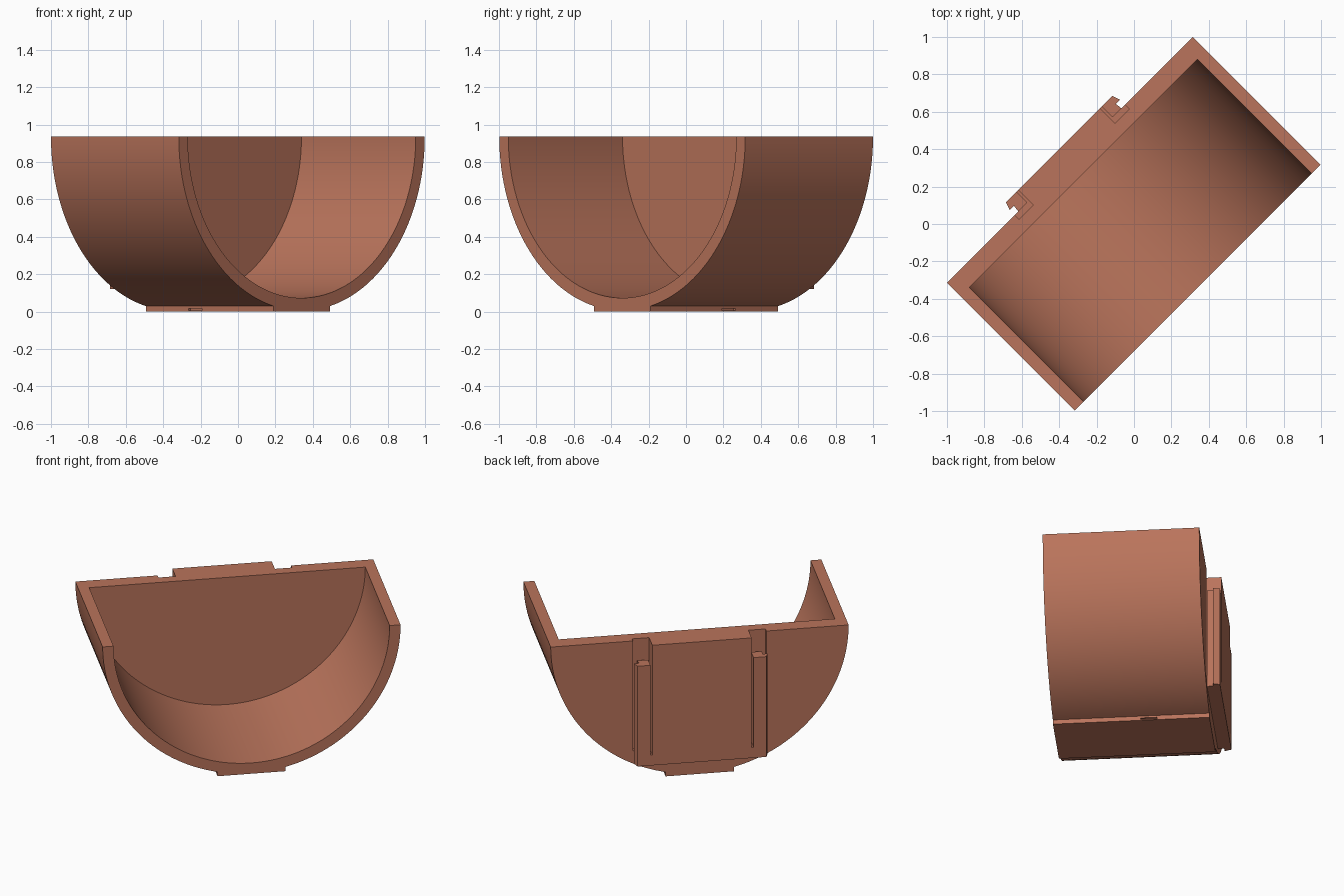
import bpy, bmesh, math
from mathutils import Matrix

if "Cube" in bpy.data.objects:
    bpy.data.objects.remove(bpy.data.objects["Cube"])

TOP, R, R_IN = 0.935, 0.93, 0.862      # rim height, outer and inner radius
BACK, FRONT = 0.484, -0.482            # outer faces along the trough axis

clay = bpy.data.materials.new("terracotta")
clay.diffuse_color = (0.49, 0.175, 0.106, 1)
clay.use_nodes = True
clay.node_tree.nodes["Principled BSDF"].inputs["Base Color"].default_value = clay.diffuse_color


def prism(name, profile, start, end, axis):
    """Extrude a 2D profile along 'y' (profile is x,z) or 'z' (profile is x,y)."""
    bm = bmesh.new()
    place = (lambda p, t: (p[0], t, p[1])) if axis == 'y' else (lambda p, t: (p[0], p[1], t))
    a = [bm.verts.new(place(p, start)) for p in profile]
    b = [bm.verts.new(place(p, end)) for p in profile]
    bm.faces.new(a)
    bm.faces.new(b[::-1])
    for i in range(len(a)):
        j = (i + 1) % len(a)
        bm.faces.new((a[i], b[i], b[j], a[j]))
    bmesh.ops.recalc_face_normals(bm, faces=bm.faces)
    mesh = bpy.data.meshes.new(name)
    bm.to_mesh(mesh)
    bm.free()
    mesh.materials.append(clay)
    obj = bpy.data.objects.new(name, mesh)
    bpy.context.collection.objects.link(obj)
    return obj


def box(name, x0, x1, y0, y1, z0, z1):
    return prism(name, [(x0, y0), (x1, y0), (x1, y1), (x0, y1)], z0, z1, 'z')


def half_disc(radius, rise=0.0, n=96):
    pts = [(radius * math.cos(math.pi * (1 + i / n)),
            TOP + radius * math.sin(math.pi * (1 + i / n))) for i in range(n + 1)]
    return pts + ([(radius, TOP + rise), (-radius, TOP + rise)] if rise else [])


def combine(target, other, op):
    """Apply a boolean and remove the helper."""
    mod = target.modifiers.new(op, 'BOOLEAN')
    mod.operation, mod.object, mod.solver = op, other, 'EXACT'
    bpy.context.view_layer.objects.active = target
    bpy.ops.object.modifier_apply(modifier=mod.name)
    bpy.data.objects.remove(other)


# Half-round trough, open at the front and the top
body = prism("trough", half_disc(R), FRONT, BACK, 'y')
combine(body, box("foot", -0.213, 0.213, FRONT, BACK, 0, 0.05), 'UNION')
combine(body, prism("cavity", half_disc(R_IN, 0.1), FRONT - 0.1, 0.382, 'y'), 'DIFFERENCE')

# Mounting plate on the back wall
combine(body, box("plate", -0.31, 0.31, 0.42, 0.566, 0.12, TOP), 'UNION')

# Hooked clip profile, with a nick on its outer side
clip = [(0.322, 0.484), (0.39, 0.484), (0.385, 0.523), (0.417, 0.523), (0.402, 0.566), (0.322, 0.566)]
base = [(0.28, 0.44), (0.39, 0.44), (0.385, 0.523), (0.417, 0.523), (0.402, 0.566), (0.28, 0.566)]
for s in (-1, 1):
    # Channel in the wall, then the clip standing on its base in front of it
    x0, x1 = sorted((s * 0.31, s * 0.417))
    combine(body, box("channel", x0, x1, 0.453, 0.7, 0.19, 1.1), 'DIFFERENCE')
    combine(body, prism("clip_base", [(s * x, y) for x, y in base], 0.12, 0.19, 'z'), 'UNION')
    combine(body, prism("clip", [(s * x, y) for x, y in clip], 0.15, 0.80, 'z'), 'UNION')
    # Small finger notch in the foot side
    x0, x1 = sorted((s * 0.2, s * 0.25))
    combine(body, box("notch", x0, x1, 0.06, 0.16, 0.006, 0.017), 'DIFFERENCE')

# Turn the trough diagonally and smooth the curved shell
body.data.transform(Matrix.Rotation(math.radians(45), 4, 'Z'))
bpy.ops.object.select_all(action='DESELECT')
body.select_set(True)
bpy.context.view_layer.objects.active = body
bpy.ops.object.shade_smooth_by_angle(angle=math.radians(20))
